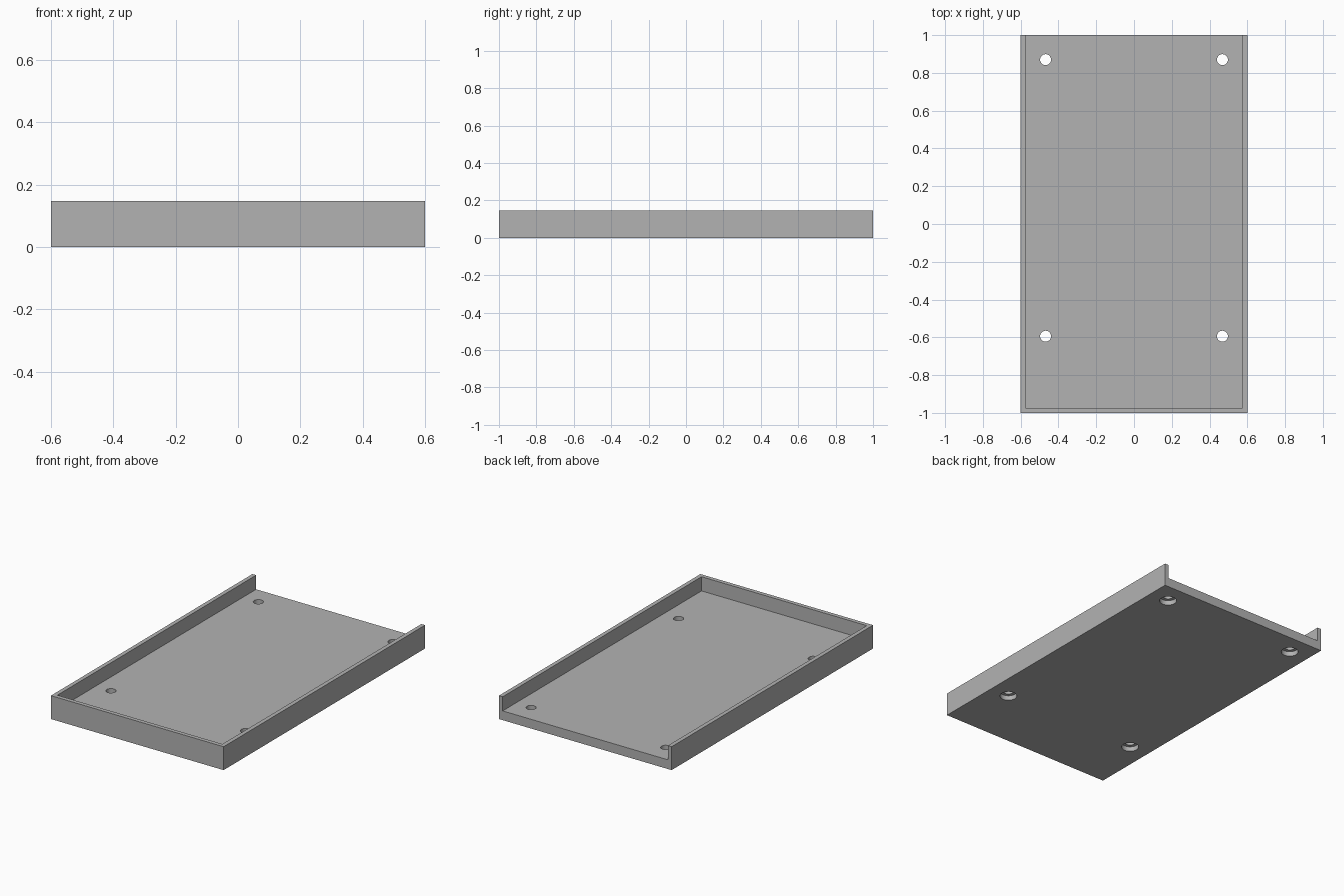
import bpy

if "Cube" in bpy.data.objects:
    bpy.data.objects.remove(bpy.data.objects["Cube"], do_unlink=True)

WIDTH, LENGTH, HEIGHT = 1.2, 2.0, 0.147
WALL, FLOOR = 0.026, 0.058
HOLE_R, BORE_R, BORE_DEPTH = 0.029, 0.05, 0.03
HOLE_X, HOLE_YS = 0.468, (-0.594, 0.87)

grey = bpy.data.materials.new("plain grey")
grey.use_nodes = True
colour = (0.45, 0.45, 0.45, 1)
grey.diffuse_color = colour
grey.node_tree.nodes["Principled BSDF"].inputs["Base Color"].default_value = colour


def box(name, low, high):
    centre = [(a + b) / 2 for a, b in zip(low, high)]
    bpy.ops.mesh.primitive_cube_add(size=1, location=centre)
    obj = bpy.context.object
    obj.name = name
    obj.scale = [b - a for a, b in zip(low, high)]
    bpy.ops.object.transform_apply(location=True, rotation=False, scale=True)
    obj.data.materials.append(grey)
    return obj


def cylinder(name, radius, x, y, bottom, top):
    bpy.ops.mesh.primitive_cylinder_add(
        vertices=48, radius=radius, depth=top - bottom,
        location=(x, y, (bottom + top) / 2))
    obj = bpy.context.object
    obj.name = name
    obj.data.materials.append(grey)
    return obj


def cut(target, cutter):
    cutter.hide_render = True
    mod = target.modifiers.new("cut", "BOOLEAN")
    mod.operation = "DIFFERENCE"
    mod.solver = "EXACT"
    mod.object = cutter
    bpy.context.view_layer.objects.active = target
    bpy.ops.object.modifier_apply(modifier=mod.name)
    bpy.data.objects.remove(cutter, do_unlink=True)


# Tray block, hollowed from above and open at the back
hx, hy = WIDTH / 2, LENGTH / 2
tray = box("tray", (-hx, -hy, 0), (hx, hy, HEIGHT))
cut(tray, box("cavity_cutter", (-hx + WALL, -hy + WALL, FLOOR),
              (hx - WALL, hy + WALL, HEIGHT + WALL)))

# Four screw holes, counterbored from below
for x in (-HOLE_X, HOLE_X):
    for y in HOLE_YS:
        cut(tray, cylinder("bore_cutter", BORE_R, x, y, -BORE_DEPTH, BORE_DEPTH))
        cut(tray, cylinder("hole_cutter", HOLE_R, x, y, -BORE_DEPTH, HEIGHT))

# Smooth hole walls, sharp box edges
bpy.ops.object.select_all(action="DESELECT")
tray.select_set(True)
bpy.context.view_layer.objects.active = tray
bpy.ops.object.shade_smooth_by_angle(angle=0.5)
